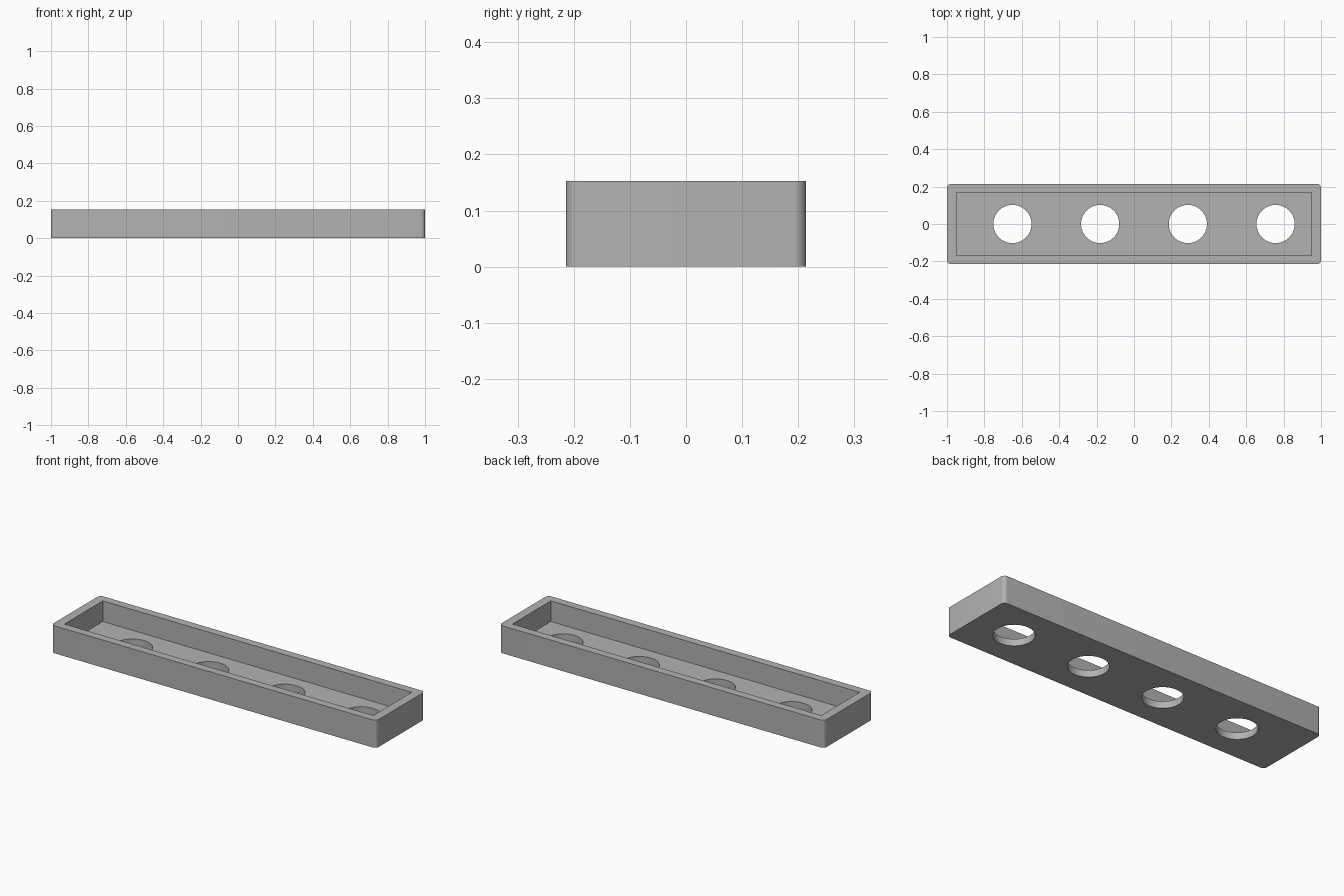
import bpy
import bmesh
import math

LENGTH, WIDTH, HEIGHT = 2.0, 0.428, 0.153
FLOOR, WALL, CORNER = 0.038, 0.047, 0.022
HOLE_RADIUS, HOLE_PITCH, FIRST_HOLE = 0.102, 0.469, -0.65

default_cube = bpy.data.objects.get("Cube")
if default_cube:
    bpy.data.objects.remove(default_cube, do_unlink=True)

# Single grey material
grey = bpy.data.materials.new("plain grey")
grey.use_nodes = True
colour = (0.45, 0.45, 0.45, 1)
grey.diffuse_color = colour
grey.node_tree.nodes["Principled BSDF"].inputs["Base Color"].default_value = colour


def box(name, length, width, bottom, top):
    bpy.ops.mesh.primitive_cube_add(size=1, location=(0, 0, (bottom + top) / 2))
    obj = bpy.context.object
    obj.name = name
    obj.scale = (length, width, top - bottom)
    bpy.ops.object.transform_apply(location=True, rotation=False, scale=True)
    obj.data.materials.append(grey)
    return obj


def cut(target, cutter):
    mod = target.modifiers.new("cut", "BOOLEAN")
    mod.operation = "DIFFERENCE"
    mod.solver = "EXACT"
    mod.object = cutter
    bpy.context.view_layer.objects.active = target
    bpy.ops.object.modifier_apply(modifier=mod.name)
    bpy.data.objects.remove(cutter, do_unlink=True)


# Tray body with rounded vertical corners
tray = box("tray", LENGTH, WIDTH, 0, HEIGHT)
bm = bmesh.new()
bm.from_mesh(tray.data)
uprights = [e for e in bm.edges if abs(e.verts[0].co.z - e.verts[1].co.z) > HEIGHT / 2]
bmesh.ops.bevel(bm, geom=uprights, offset=CORNER, segments=8, profile=0.5, affect="EDGES")
bm.to_mesh(tray.data)
bm.free()

# Square-cornered recess
cut(tray, box("recess_cutter", LENGTH - 2 * WALL - 0.006, WIDTH - 2 * WALL + 0.004, FLOOR, HEIGHT * 2))

# Row of round holes through the floor
for i in range(4):
    bpy.ops.mesh.primitive_cylinder_add(vertices=64, radius=HOLE_RADIUS, depth=HEIGHT,
                                        location=(FIRST_HOLE + i * HOLE_PITCH, 0, 0))
    hole = bpy.context.object
    hole.data.materials.append(grey)
    cut(tray, hole)

# Smooth rounds, crisp edges
bpy.ops.object.select_all(action="DESELECT")
tray.select_set(True)
bpy.context.view_layer.objects.active = tray
bpy.ops.object.shade_smooth_by_angle(angle=math.radians(30))
